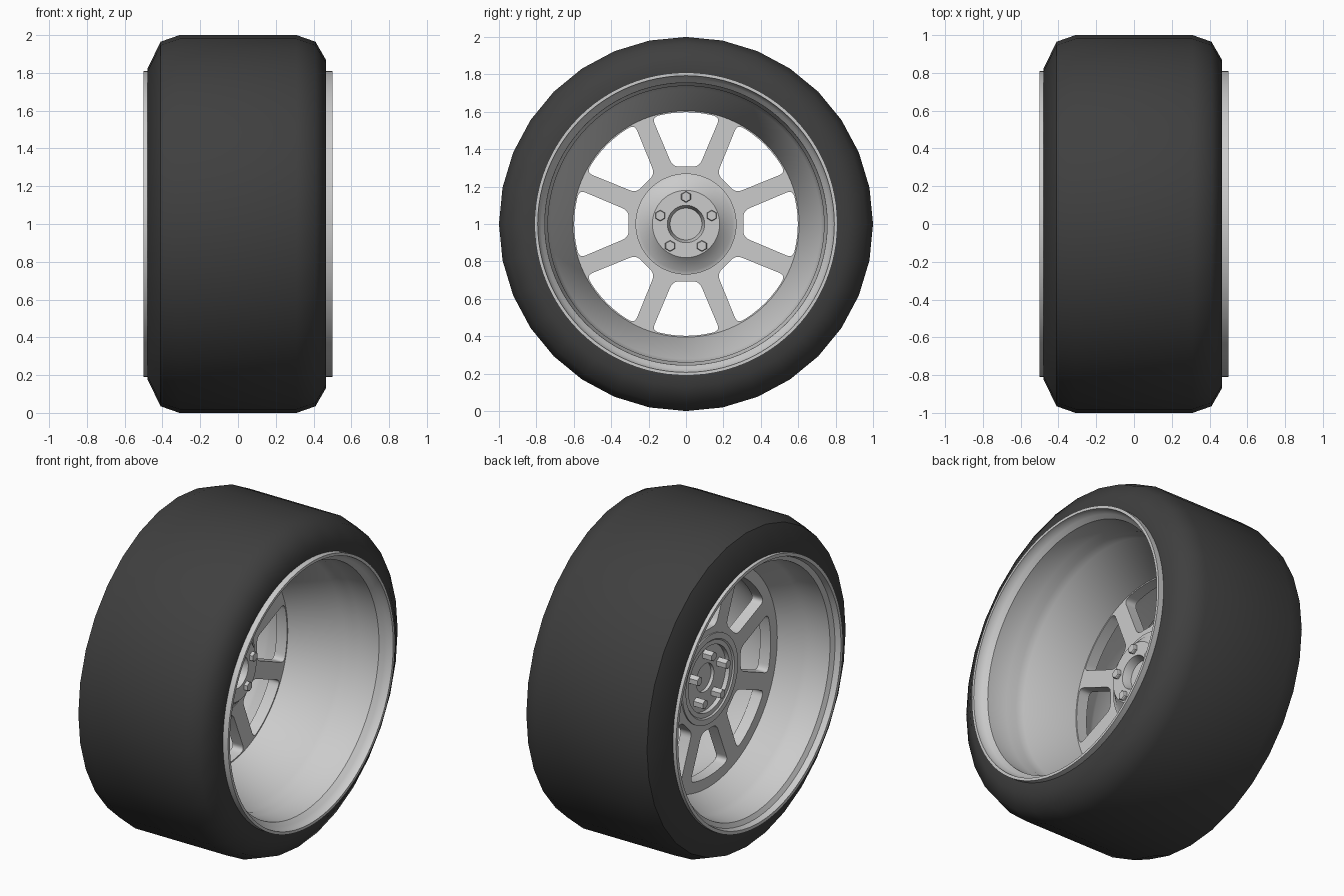
import bpy, bmesh, math
from mathutils import Vector

if "Cube" in bpy.data.objects:
    bpy.data.objects.remove(bpy.data.objects["Cube"])

CZ = 1.0  # axle height


def finish(obj, angle=32, mat=None):
    bpy.ops.object.select_all(action='DESELECT')
    obj.select_set(True)
    bpy.context.view_layer.objects.active = obj
    bpy.ops.object.shade_smooth_by_angle(angle=math.radians(angle))
    if mat:
        obj.data.materials.append(mat)
    return obj


def lathe(name, profile, segs, angle=32, mat=None, y=0, z=CZ):
    """Revolve a closed (x, radius) profile around the axle direction."""
    bm = bmesh.new()
    rings = []
    for i in range(segs):
        a = 2 * math.pi * i / segs
        rings.append([bm.verts.new((x, y + r * math.sin(a), z + r * math.cos(a)))
                      for x, r in profile])
    n = len(profile)
    for i in range(segs):
        p, q = rings[i], rings[(i + 1) % segs]
        for j in range(n):
            k = (j + 1) % n
            if profile[j][1] == 0 and profile[k][1] == 0:
                continue
            bm.faces.new((p[j], p[k], q[k], q[j]))
    bmesh.ops.remove_doubles(bm, verts=bm.verts, dist=1e-5)
    bmesh.ops.recalc_face_normals(bm, faces=bm.faces)
    me = bpy.data.meshes.new(name)
    bm.to_mesh(me)
    bm.free()
    obj = bpy.data.objects.new(name, me)
    bpy.context.collection.objects.link(obj)
    return finish(obj, angle, mat)


def circle(r, n):
    return [Vector((r * math.cos(2 * math.pi * i / n), r * math.sin(2 * math.pi * i / n)))
            for i in range(n)]


def rounded(pts, radii, steps=5):
    """Round each corner with a quadratic curve; radius 0 keeps the point."""
    out = []
    for i, p in enumerate(pts):
        r = radii[i]
        if r == 0:
            out.append(p)
            continue
        a = p + (pts[i - 1] - p).normalized() * r
        b = p + (pts[(i + 1) % len(pts)] - p).normalized() * r
        for s in range(steps + 1):
            t = s / steps
            out.append(a * (1 - t) ** 2 + p * 2 * t * (1 - t) + b * t * t)
    return out


def window(mid):
    """Opening between two spokes, centred on angle mid."""
    half, r_in, r_out = math.pi / 8, 0.315, 0.598

    def edge(r, w, side):
        a = mid + side * (half - math.asin(w / r))
        return Vector((r * math.cos(a), r * math.sin(a))), a
    i0, i1 = edge(r_in, 0.052, -1)[0], edge(r_in, 0.052, 1)[0]
    (o0, a0), (o1, a1) = edge(r_out, 0.05, -1), edge(r_out, 0.05, 1)
    arc = [Vector((math.cos(a0 + (a1 - a0) * t / 8), math.sin(a0 + (a1 - a0) * t / 8))) * r_out
           for t in range(1, 8)]
    return rounded([i0, o0] + arc + [o1, i1], [0.035, 0.035] + [0] * 7 + [0.035, 0.035])


rubber = bpy.data.materials.new("rubber")
rubber.diffuse_color = (0.05, 0.05, 0.05, 1)
rubber.use_nodes = True
rubber.node_tree.nodes["Principled BSDF"].inputs["Base Color"].default_value = rubber.diffuse_color

# Tire with a bevelled left and rounder right shoulder
lathe("tire", [(-0.475, 0.795), (-0.48, 0.82), (-0.41, 0.965), (-0.31, 1.0), (0.31, 1.0),
               (0.41, 0.965), (0.465, 0.87), (0.465, 0.795)], 32, 42, rubber)

# Rim barrel, tapering in to the spoke disc
lathe("rim_barrel", [
    (-0.50, 0.81), (-0.50, 0.79), (-0.465, 0.782), (-0.45, 0.755), (-0.32, 0.745),
    (-0.29, 0.73), (-0.155, 0.665), (-0.155, 0.605), (-0.08, 0.605),
    (0.20, 0.722), (0.24, 0.738), (0.27, 0.738), (0.30, 0.75), (0.43, 0.755),
    (0.455, 0.775), (0.475, 0.79), (0.50, 0.793), (0.50, 0.81),
    (0.44, 0.81), (0.42, 0.78), (-0.42, 0.78), (-0.44, 0.81)], 96, 32)

# Spoke disc: flat plate with eight windows and a hub hole
cu = bpy.data.curves.new("spoke_disc", 'CURVE')
cu.dimensions = '2D'
cu.fill_mode = 'BOTH'
cu.extrude = 0.036
loops = [circle(0.625, 96), circle(0.2, 48)]
loops += [window(math.pi / 4 * k) for k in range(8)]
for loop in loops:
    sp = cu.splines.new('POLY')
    sp.points.add(len(loop) - 1)
    for pt, v in zip(sp.points, loop):
        pt.co = (v.x, v.y, 0, 1)
    sp.use_cyclic_u = True
disc = bpy.data.objects.new("spoke_disc", cu)
bpy.context.collection.objects.link(disc)
bpy.ops.object.select_all(action='DESELECT')
disc.select_set(True)
bpy.context.view_layer.objects.active = disc
bpy.ops.object.convert(target='MESH')
disc = bpy.context.view_layer.objects.active
for v in disc.data.vertices:
    x, y, z = v.co
    v.co = (z - 0.121, x, y + CZ)
finish(disc)

# Hub: raised cone on the right, shallow dish on the left, open bore
lathe("hub", [(-0.165, 0.235), (-0.165, 0.27), (-0.075, 0.27), (-0.07, 0.25), (0.0, 0.18),
              (0.0, 0.10), (-0.05, 0.085), (-0.13, 0.085), (-0.13, 0.20)], 64)

# Cap closing the bore
lathe("hub_cap", [(-0.11, 0), (-0.11, 0.09), (-0.05, 0.09), (-0.05, 0)], 32)

# Five hexagonal bolts
for k in range(5):
    a = 2 * math.pi * k / 5
    lathe(f"wheel_bolt_{k + 1}", [(-0.19, 0), (-0.19, 0.026), (-0.185, 0.03), (0.015, 0.03),
                                  (0.02, 0.026), (0.02, 0)], 6, 20,
          y=0.145 * math.sin(a), z=CZ + 0.145 * math.cos(a))
